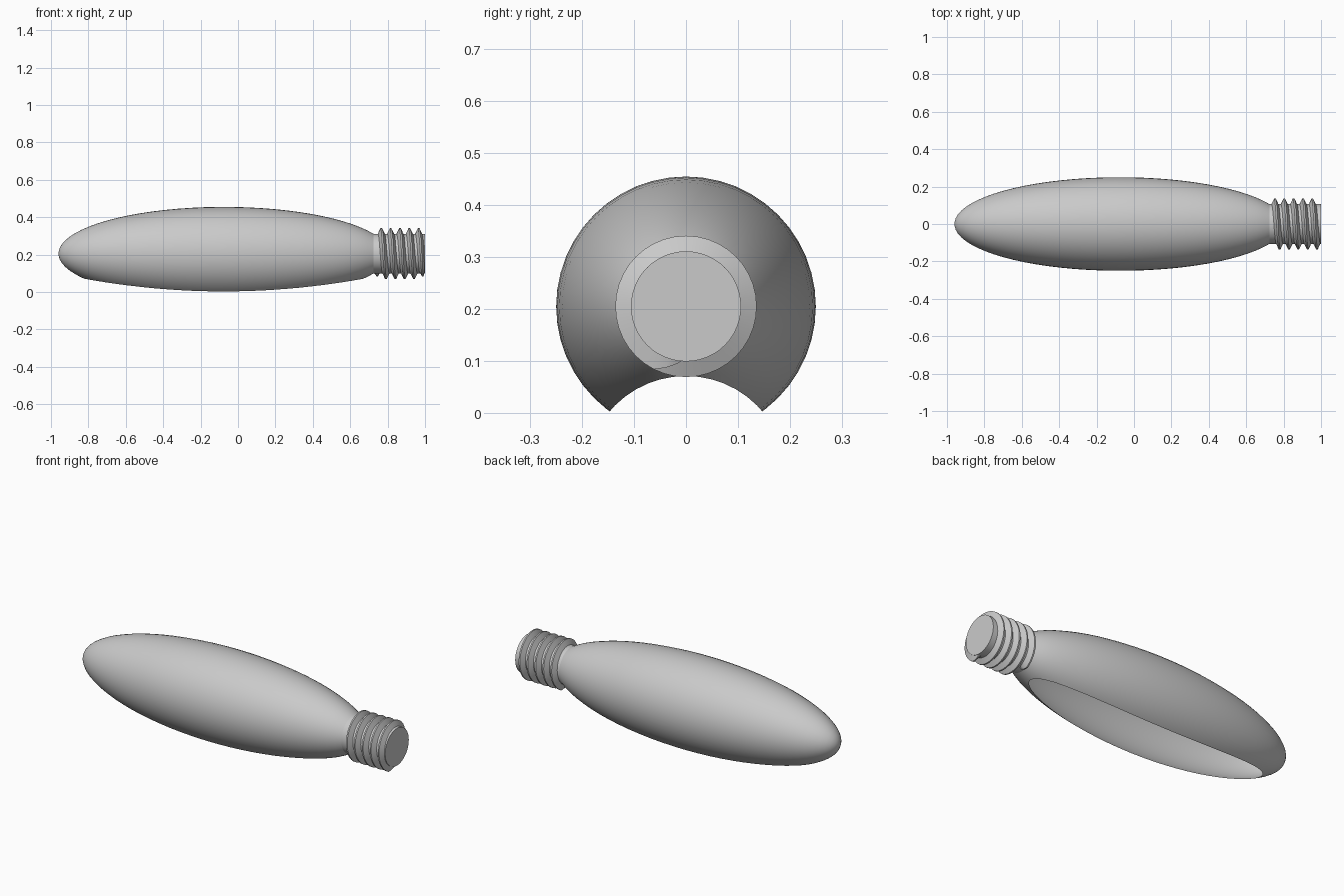
import bpy, bmesh, math

old = bpy.data.objects.get("Cube")
if old:
    bpy.data.objects.remove(old, do_unlink=True)

AXIS_Z = 0.205

grey = bpy.data.materials.new("plain_grey")
grey.use_nodes = True
grey.diffuse_color = (0.59, 0.59, 0.59, 1)
grey.node_tree.nodes["Principled BSDF"].inputs["Base Color"].default_value = grey.diffuse_color


def mesh_object(name, verts, faces):
    mesh = bpy.data.meshes.new(name)
    mesh.from_pydata(verts, [], faces)
    mesh.materials.append(grey)
    obj = bpy.data.objects.new(name, mesh)
    bpy.context.collection.objects.link(obj)
    return obj


def lathe(name, profile, sides, z):
    """Turn a profile of (x, radius) points around an axis along x."""
    verts = [(x, r * math.cos(t), z + r * math.sin(t))
             for x, r in profile
             for t in (math.tau * k / sides for k in range(sides))]
    faces = []
    for i in range(len(profile) - 1):
        for k in range(sides):
            a, b = i * sides + k, i * sides + (k + 1) % sides
            faces.append((a, b, b + sides, a + sides))
    last = (len(profile) - 1) * sides
    faces.append(tuple(reversed(range(sides))))
    faces.append(tuple(range(last, last + sides)))
    return mesh_object(name, verts, faces)


def smooth(obj, degrees):
    bpy.ops.object.select_all(action="DESELECT")
    obj.select_set(True)
    bpy.context.view_layer.objects.active = obj
    bpy.ops.object.shade_smooth_by_angle(angle=math.radians(degrees))


# Slim egg-shaped body, cut off where the screw enters
MID, HALF, RADIUS, STEPS, NECK = -0.076, 0.884, 0.25, 32, 0.728
first, final = math.radians(2), math.acos((MID - NECK) / HALF)
angles = [first + (final - first) * i / STEPS for i in range(STEPS + 1)]
body = lathe("body", [(MID - HALF * math.cos(a), RADIUS * math.sin(a)) for a in angles],
             48, AXIS_Z)

# Long opening along the underside
CUT_R, CUT_Z = 0.193, -0.122
cutter = lathe("opening_cutter", [(-1.2, CUT_R), (1.2, CUT_R)], 48, CUT_Z)
cutter.hide_render = True
opening = body.modifiers.new("opening", "BOOLEAN")
opening.operation = "DIFFERENCE"
opening.solver = "EXACT"
opening.object = cutter
bpy.context.view_layer.objects.active = body
bpy.ops.object.modifier_apply(modifier=opening.name)
bpy.data.objects.remove(cutter, do_unlink=True)

# Leave the body a hollow shell: drop the cut surface and the neck cap
bm = bmesh.new()
bm.from_mesh(body.data)
inner = [f for f in bm.faces
         if all(math.hypot(v.co.y, v.co.z - CUT_Z) < CUT_R + 0.0005 for v in f.verts)
         or all(v.co.x > NECK - 0.0005 for v in f.verts)]
bmesh.ops.delete(bm, geom=inner, context="FACES")
bm.to_mesh(body.data)
bm.free()
smooth(body, 30)

# Screw core
core = lathe("screw_core", [(NECK - 0.005, 0.106), (1.0, 0.106)], 48, AXIS_Z)
smooth(core, 30)

# Helical thread with a blunt triangular section, fading out underneath at both ends
TURNS, PER_TURN, PITCH, START, ROOT = 5, 40, 0.05, 0.741, 0.1
section = [(-0.021, ROOT), (-0.004, 0.136), (0.004, 0.136), (0.021, ROOT)]
verts, faces = [], []
count = TURNS * PER_TURN
for i in range(count + 1):
    turn = i / PER_TURN
    t = math.tau * turn - math.pi / 2
    x = START + PITCH * turn
    fade = min(1, i / 3, (count - i) / 3)
    for dx, crest in section:
        r = ROOT + (crest - ROOT) * fade
        verts.append((min(x + dx, 0.998), r * math.cos(t), AXIS_Z + r * math.sin(t)))
for i in range(count):
    for k in range(3):
        a = i * 4 + k
        faces.append((a, a + 4, a + 5, a + 1))
thread = mesh_object("screw_thread", verts, faces)
smooth(thread, 30)
